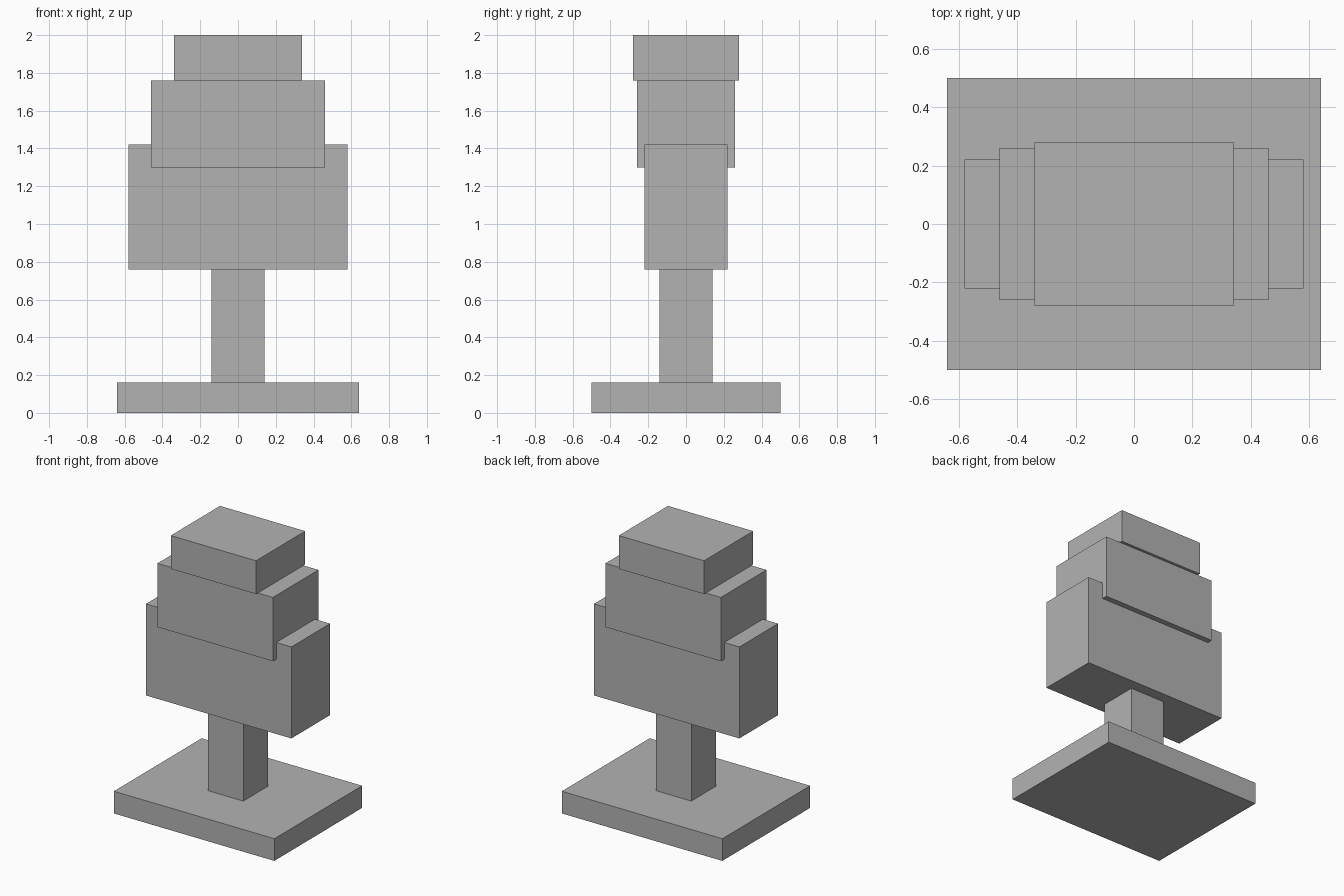
import bpy

if "Cube" in bpy.data.objects:
    bpy.data.objects.remove(bpy.data.objects["Cube"])

grey = bpy.data.materials.new("plain grey")
grey.diffuse_color = (0.45, 0.45, 0.45, 1.0)
grey.use_nodes = True
grey.node_tree.nodes["Principled BSDF"].inputs["Base Color"].default_value = grey.diffuse_color


def block(name, half_x, half_y, bottom, top):
    """Centred box between two heights."""
    bpy.ops.mesh.primitive_cube_add(size=2, location=(0, 0, (bottom + top) / 2))
    obj = bpy.context.object
    obj.name = name
    obj.scale = (half_x, half_y, (top - bottom) / 2)
    bpy.ops.object.transform_apply(location=False, rotation=False, scale=True)
    obj.data.materials.append(grey)
    return obj


# Ground slab and trunk
block("base_slab", 0.64, 0.50, 0.00, 0.16)
block("trunk", 0.14, 0.14, 0.16, 0.76)

# Stepped crown: each tier is narrower and slightly deeper than the one below
block("lower_crown", 0.58, 0.22, 0.76, 1.42)
block("middle_crown", 0.46, 0.26, 1.30, 1.76)
block("top_crown", 0.34, 0.28, 1.76, 2.00)
